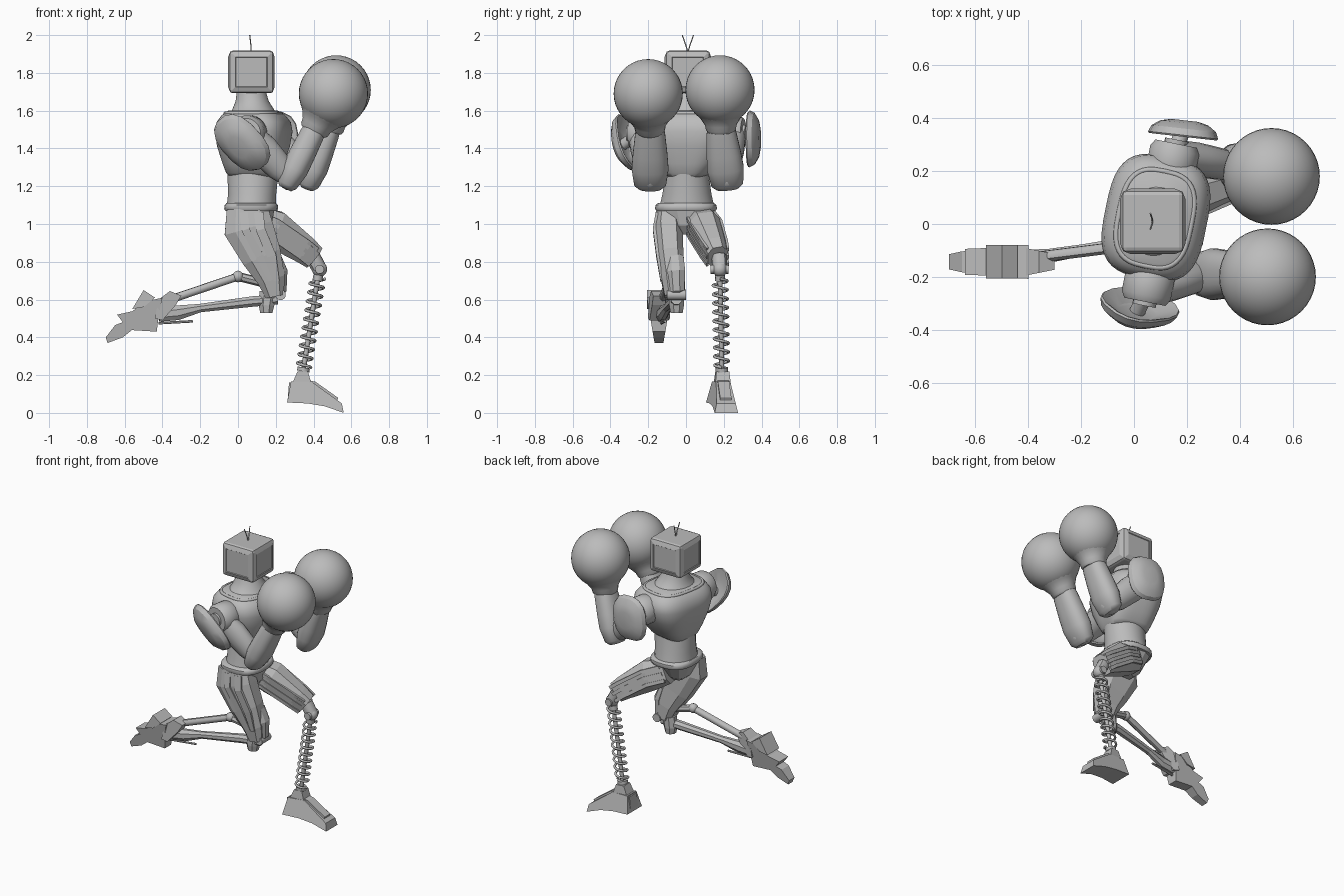
import bpy, bmesh, math
from mathutils import Vector

old = bpy.data.objects.get("Cube")
if old:
    bpy.data.objects.remove(old, do_unlink=True)

grey = bpy.data.materials.new("plain_grey")
grey.use_nodes = True
grey.diffuse_color = (0.5, 0.5, 0.5, 1)
grey.node_tree.nodes["Principled BSDF"].inputs["Base Color"].default_value = (0.5, 0.5, 0.5, 1)


def select(ob):
    bpy.ops.object.select_all(action='DESELECT')
    ob.select_set(True)
    bpy.context.view_layer.objects.active = ob


def finish(name, bm, smooth=None):
    """Turn a bmesh into a coloured object, smooth below the given angle."""
    bmesh.ops.recalc_face_normals(bm, faces=bm.faces)
    mesh = bpy.data.meshes.new(name)
    bm.to_mesh(mesh)
    bm.free()
    mesh.materials.append(grey)
    ob = bpy.data.objects.new(name, mesh)
    bpy.context.collection.objects.link(ob)
    if smooth:
        select(ob)
        bpy.ops.object.shade_smooth_by_angle(angle=math.radians(smooth))


def superellipse(ang, power):
    return [math.copysign(abs(f(ang)) ** (2 / power), f(ang)) for f in (math.cos, math.sin)]


def loft(name, rings, n=24, power=2.0, ref=(0, 1, 0), axis=None, smooth=45):
    """Skin rings (x, y, z, half width along ref, half depth) along a path."""
    bm = bmesh.new()
    pts = [Vector(r[:3]) for r in rings]
    loops = []
    for i, r in enumerate(rings):
        t = Vector(axis) if axis else pts[min(i + 1, len(pts) - 1)] - pts[max(i - 1, 0)]
        t.normalize()
        a = Vector(ref)
        a = (a - t * a.dot(t)).normalized()
        b = t.cross(a)
        loop = []
        for k in range(n):
            u, v = superellipse(2 * math.pi * (k + 0.5) / n, power)
            loop.append(bm.verts.new(pts[i] + a * u * r[3] + b * v * r[4]))
        loops.append(loop)
    for lo, hi in zip(loops, loops[1:]):
        for k in range(n):
            j = (k + 1) % n
            bm.faces.new((lo[k], lo[j], hi[j], hi[k]))
    bm.faces.new(loops[0])
    bm.faces.new(loops[-1])
    finish(name, bm, smooth)


def prism(name, outline, middle, half):
    """Extrude an x-z outline across y; middle(x) and half(x, z) place the sides."""
    bm = bmesh.new()
    sides = [[bm.verts.new((x, middle(x) + s * half(x, z), z)) for x, z in outline] for s in (-1, 1)]
    n = len(outline)
    for k in range(n):
        j = (k + 1) % n
        bm.faces.new((sides[0][k], sides[0][j], sides[1][j], sides[1][k]))
    for side in sides:
        bm.faces.new(side)
    finish(name, bm)


def ball(name, centre, radius, n=32):
    bm = bmesh.new()
    bmesh.ops.create_uvsphere(bm, u_segments=n, v_segments=n // 2, radius=radius)
    bmesh.ops.translate(bm, verts=bm.verts, vec=centre)
    finish(name, bm, 60)


def rod(name, a, b, r, n=12):
    loft(name, [(*a, r, r), (*b, r, r)], n, ref=(0.3, 0.9, 0.2))


def tube(name, points, radius, cyclic=False):
    """Round wire through the points."""
    cu = bpy.data.curves.new(name, 'CURVE')
    cu.dimensions = '3D'
    cu.bevel_depth, cu.bevel_resolution, cu.use_fill_caps = radius, 2, True
    sp = cu.splines.new('POLY')
    sp.points.add(len(points) - 1)
    for p, co in zip(sp.points, points):
        p.co = (*co, 1)
    sp.use_cyclic_u = cyclic
    cu.materials.append(grey)
    ob = bpy.data.objects.new(name, cu)
    bpy.context.collection.objects.link(ob)
    select(ob)
    bpy.ops.object.convert(target='MESH')
    bpy.ops.object.shade_smooth_by_angle(angle=math.radians(60))


# Head: chamfered box with a raised, sloping panel on each side
bm = bmesh.new()
bmesh.ops.create_cube(bm, size=1)
for v in bm.verts:
    v.co = Vector((v.co.x * 0.235 + 0.071, v.co.y * 0.235 + 0.01, v.co.z * 0.225 + 1.805))
bmesh.ops.bevel(bm, geom=bm.edges[:], offset=0.018, segments=2, profile=0.5, affect='EDGES')
sides = [f for f in bm.faces if f.calc_area() > 0.02 and abs(f.normal.z) < 0.5]
bmesh.ops.inset_individual(bm, faces=sides, thickness=0.022, depth=0.006)
bmesh.ops.inset_individual(bm, faces=sides, thickness=0.004, depth=-0.004)
finish("head", bm)
for s in (-1, 1):
    tube("antenna", [(0.07, 0.01, 1.91), (0.068, 0.01 + s * 0.012, 1.95), (0.062, 0.01 + s * 0.03, 2.0)], 0.003)

# Torso: turned a little so the left shoulder leads
turn = (0.2, 0.98, 0)
body = dict(ref=turn, axis=(0, 0, 1), n=40)
loft("neck", [(0.08, 0.01, 1.57, 0.16, 0.13), (0.08, 0.01, 1.61, 0.12, 0.108),
              (0.075, 0.01, 1.65, 0.088, 0.088), (0.07, 0.01, 1.71, 0.075, 0.075)], **body)
loft("chest", [(0.08, 0.01, 1.25, 0.1, 0.122), (0.08, 0.01, 1.27, 0.125, 0.138),
               (0.08, 0.015, 1.32, 0.16, 0.155), (0.082, 0.022, 1.41, 0.208, 0.183),
               (0.083, 0.024, 1.49, 0.235, 0.194), (0.083, 0.024, 1.54, 0.23, 0.184),
               (0.082, 0.022, 1.575, 0.205, 0.158), (0.08, 0.02, 1.6, 0.165, 0.122)], power=3.1, **body)
collar = []
for k in range(40):
    u, v = superellipse(2 * math.pi * k / 40, 3)
    u, v = u * 0.182, v * 0.138
    collar.append((0.08 + 0.2 * u + 0.98 * v, 0.02 + 0.98 * u - 0.2 * v, 1.586))
tube("collar_rim", collar, 0.01, True)
loft("waist", [(0.07, 0.005, 1.08, 0.148, 0.132), (0.075, 0.005, 1.16, 0.13, 0.128),
               (0.08, 0.005, 1.3, 0.112, 0.138)], axis=(0, 0, 1), n=32)
loft("belt", [(0.07, 0, 1.07, 0.158, 0.138), (0.07, 0, 1.08, 0.165, 0.144),
              (0.07, 0, 1.1, 0.163, 0.142), (0.07, 0, 1.11, 0.15, 0.133)], axis=(0, 0, 1), power=2.6)
loft("pelvis", [(0.08, 0, 0.945, 0.04, 0.06), (0.08, 0, 0.985, 0.09, 0.1),
                (0.07, 0, 1.08, 0.15, 0.13)], n=12, power=2.6, smooth=None)

# Arms: shoulder barrel, upper arm, forearm with cuff, glove
arms = {
    "left": dict(shoulder=(0.15, 0.26, 1.48), elbow=(0.385, 0.215, 1.24),
                 wrist=(0.48, 0.185, 1.5), glove=(0.52, 0.18, 1.71)),
    "right": dict(shoulder=(0.05, -0.25, 1.48), elbow=(0.275, -0.19, 1.24),
                  wrist=(0.405, -0.19, 1.5), glove=(0.505, -0.2, 1.69)),
}
for side, p in arms.items():
    s = 1 if side == "left" else -1
    sh, el, wr, gl = (Vector(p[k]) for k in ("shoulder", "elbow", "wrist", "glove"))
    out = Vector((0.2, 0.98, 0)) * s
    loft(side + "_shoulder", [(*(sh + out * d), r, r) for d, r in
         ((-0.1, 0.07), (-0.06, 0.095), (0.02, 0.095), (0.045, 0.08))], 24, ref=(0, 0, 1))
    rod(side + "_shoulder_cap", sh + out * 0.03, sh + out * 0.06, 0.045, 16)
    loft(side + "_upper_arm", [(*sh.lerp(el, t), a, b) for t, a, b in
         ((0, 0.06, 0.07), (0.35, 0.065, 0.085), (0.75, 0.06, 0.075), (1, 0.05, 0.05))], 16)
    ball(side + "_elbow", el, 0.062, 20)
    loft(side + "_forearm", [(*el.lerp(wr, t), a, b) for t, a, b in
         ((-0.2, 0.06, 0.035), (-0.12, 0.085, 0.055), (0.2, 0.098, 0.072), (0.5, 0.092, 0.07),
          (0.9, 0.08, 0.065), (1, 0.075, 0.062))], 24, power=2.4)
    loft(side + "_cuff", [(*wr.lerp(gl, t), r, r) for t, r in
         ((-0.06, 0.07), (0, 0.08), (0.12, 0.084), (0.3, 0.108), (0.45, 0.138))], 24)
    ball(side + "_glove", gl, 0.183, 40)

# Shoulder guards: hollow domed shells held off the shoulders
shell = ((0.5, 0.5), (0.05, 0.9), (0, 0.97), (0.1, 1), (0.5, 0.92), (0.85, 0.68), (1, 0.38))
for side, inner, outer, ref, l, w in (
        ("left", (0.185, 0.33, 1.45), (0.192, 0.392, 1.45), (0.1, 0, 1), 0.15, 0.132),
        ("right", (0.025, -0.3, 1.435), (0.0, -0.362, 1.405), (-0.62, 0, 0.75), 0.172, 0.12)):
    loft(side + "_shoulder_guard", [(*Vector(inner).lerp(Vector(outer), t), l * k, w * k) for t, k in shell],
         16, 2.5, ref, Vector(outer) - Vector(inner), 30)
    rod(side + "_guard_mount", arms[side]["shoulder"], Vector(inner).lerp(Vector(outer), 0.6), 0.03)

# Right thigh, panels and knee
loft("right_thigh", [(0.05, -0.09, 1.08, 0.07, 0.115), (0.055, -0.093, 0.98, 0.078, 0.138),
                     (0.125, -0.083, 0.83, 0.073, 0.112), (0.175, -0.068, 0.71, 0.066, 0.078),
                     (0.195, -0.06, 0.62, 0.056, 0.052)], 8, 3, smooth=None)
for name, dx, w in (("front", 0.06, 0.035), ("side", -0.02, 0.03)):
    loft("right_thigh_panel_" + name, [(0.05 + dx, -0.152, 1.06, 0.012, w), (0.06 + dx, -0.167, 0.97, 0.012, w),
         (0.13 + dx * 0.8, -0.15, 0.83, 0.01, w), (0.18 + dx * 0.4, -0.128, 0.7, 0.01, w * 0.6)], 4, smooth=None)
loft("right_knee_plate", [(0.2, -0.06, 0.83, 0.05, 0.03), (0.225, -0.055, 0.75, 0.055, 0.04),
                          (0.225, -0.05, 0.65, 0.045, 0.035), (0.2, -0.05, 0.61, 0.03, 0.02)], 8, smooth=None)
rod("right_knee_pin", (0.225, -0.1, 0.625), (0.225, 0.0, 0.625), 0.028)
loft("right_knee", [(0.15, -0.05, 0.53, 0.035, 0.035), (0.15, -0.05, 0.57, 0.042, 0.045),
                    (0.16, -0.05, 0.64, 0.042, 0.05)], 8, smooth=None)

# Right shin: lower beam and upper linkage
loft("right_shin", [(0.21, -0.05, 0.6, 0.03, 0.028), (0.08, -0.06, 0.59, 0.03, 0.03),
                    (-0.2, -0.1, 0.555, 0.024, 0.024), (-0.32, -0.12, 0.53, 0.028, 0.042),
                    (-0.42, -0.13, 0.52, 0.035, 0.04)], 8, smooth=None)
rod("right_shin_fin", (-0.24, -0.11, 0.485), (-0.42, -0.13, 0.475), 0.007, 6)
joint = (0.0, -0.08, 0.722)
rod("right_link_short", (0.13, -0.065, 0.69), joint, 0.024, 8)
rod("right_link_long", joint, (-0.36, -0.125, 0.6), 0.022, 8)
ball("right_link_joint", joint, 0.031, 12)

# Right foot: ankle block, sole, toe and heel fin, narrowing downwards to the toe tip
foot_y = lambda x: -0.143
foot_w = lambda x, z: 0.066 - (0.62 - z) * 0.17
prism("right_ankle", [(-0.3, 0.62), (-0.36, 0.645), (-0.42, 0.6), (-0.44, 0.5), (-0.4, 0.49), (-0.33, 0.57)],
      foot_y, lambda x, z: 0.03 + (-0.3 - x) * 0.2)
prism("right_foot_middle", [(-0.4, 0.61), (-0.49, 0.59), (-0.57, 0.53), (-0.59, 0.44), (-0.43, 0.43), (-0.42, 0.52)],
      foot_y, foot_w)
prism("right_toe", [(-0.55, 0.54), (-0.64, 0.52), (-0.61, 0.48), (-0.65, 0.465), (-0.7, 0.4), (-0.69, 0.37),
                    (-0.61, 0.4), (-0.56, 0.44)], foot_y, foot_w)
prism("right_heel_fin", [(-0.44, 0.61), (-0.5, 0.65), (-0.56, 0.55), (-0.5, 0.56)], foot_y, lambda x, z: 0.064)

# Left thigh with long raised ribs, knee ball
thigh = [(0.08, 0.07, 1.02, 0.08, 0.085), (0.19, 0.1, 0.975, 0.088, 0.105),
         (0.35, 0.15, 0.865, 0.068, 0.08), (0.4, 0.168, 0.825, 0.056, 0.07)]
loft("left_thigh", thigh, 8, 2.6, smooth=None)
for side in (-1, 1):
    for up in (-0.04, 0.0, 0.04):
        loft("left_thigh_rib", [(x + up * 0.5, y + side * w * 0.96, z + up, 0.009, 0.016)
                                for x, y, z, w, d in thigh], 4, smooth=None)
ball("left_knee", (0.432, 0.18, 0.76), 0.04, 20)
rod("left_knee_pin", (0.432, 0.13, 0.76), (0.432, 0.225, 0.76), 0.024)
rod("left_knee_fork", (0.395, 0.175, 0.83), (0.432, 0.18, 0.76), 0.04, 8)

# Left shin: coil spring around a rod
top, low = Vector((0.425, 0.18, 0.73)), Vector((0.345, 0.19, 0.22))
rod("left_shin_rod", top, low, 0.013)
rod("left_spring_cap", top, top.lerp(low, 0.06), 0.026)
rod("left_spring_seat", low.lerp(top, 0.04), low, 0.033)
steps, coils = 200, 10
tube("left_spring", [top.lerp(low, 0.04 + 0.92 * k / steps)
                     + Vector((math.cos(k / steps * coils * 2 * math.pi),
                               math.sin(k / steps * coils * 2 * math.pi), 0)) * 0.038
                     for k in range(steps + 1)], 0.0075)

# Left foot: wedge toed slightly outward with a raised instep bar
sole_y = lambda x: 0.158 + 0.1 * x
prism("left_foot", [(0.26, 0.055), (0.28, 0.165), (0.39, 0.165), (0.55, 0.05), (0.56, 0.0), (0.46, 0.035), (0.37, 0.05)],
      sole_y, lambda x, z: 0.092 - 0.25 * z - 0.03 * (x - 0.26) / 0.3)
prism("left_instep", [(0.34, 0.18), (0.41, 0.165), (0.53, 0.08), (0.52, 0.05), (0.36, 0.1)], sole_y, lambda x, z: 0.03)
prism("left_ankle", [(0.285, 0.15), (0.315, 0.22), (0.37, 0.22), (0.39, 0.15)],
      sole_y, lambda x, z: 0.034 + 0.1 * (0.22 - z))
prism("left_heel", [(0.262, 0.06), (0.27, 0.16), (0.295, 0.16), (0.29, 0.06)], sole_y, lambda x, z: 0.04)
